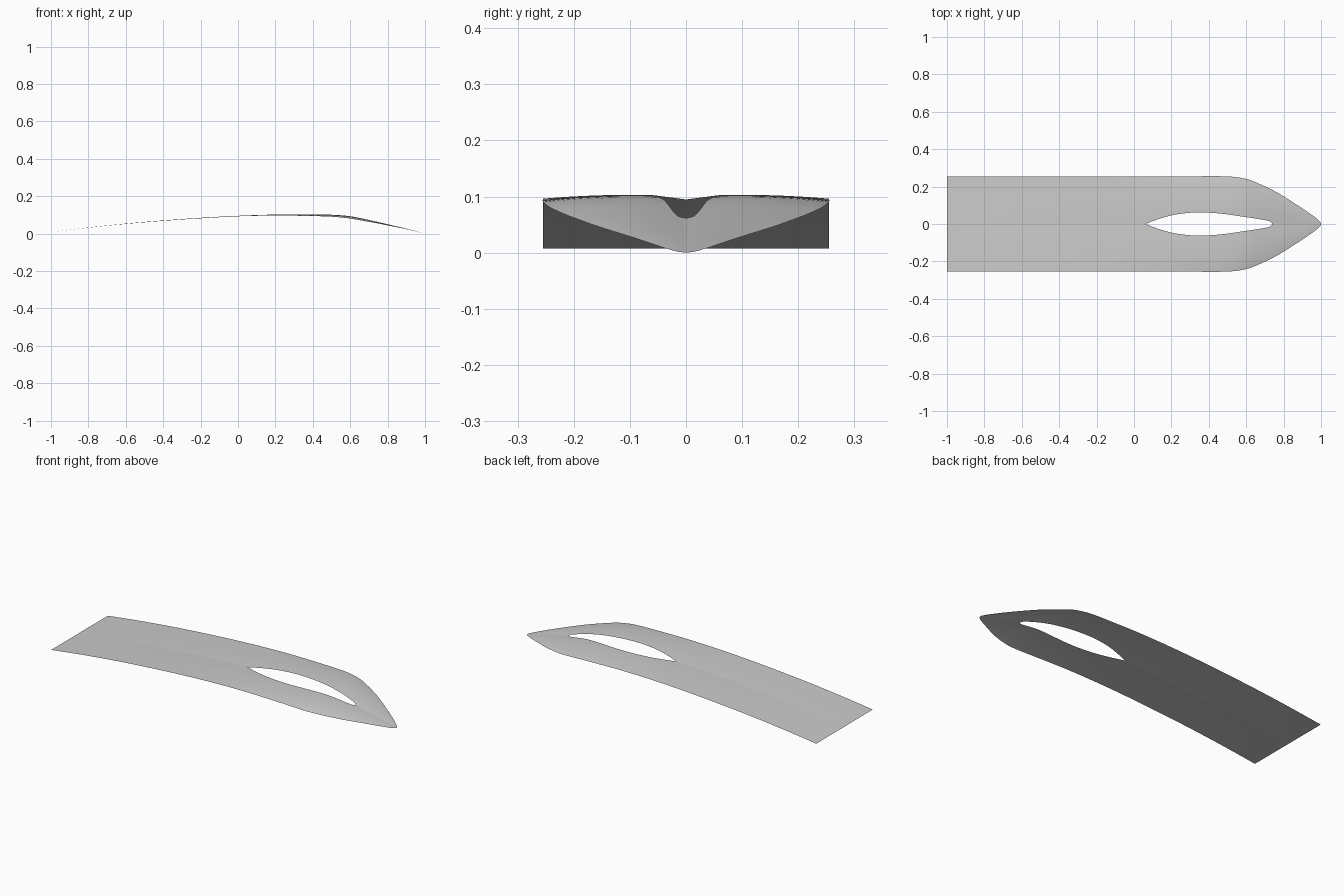
import bpy
import bmesh

cube = bpy.data.objects.get("Cube")
if cube:
    bpy.data.objects.remove(cube, do_unlink=True)


def curve(points):
    """Smooth function through a few (x, value) points."""
    def slope(i):
        a, b = points[max(i - 1, 0)], points[min(i + 1, len(points) - 1)]
        return (b[1] - a[1]) / (b[0] - a[0])

    def value(x):
        if x <= points[0][0]:
            return points[0][1]
        for i in range(len(points) - 1):
            (x0, v0), (x1, v1) = points[i], points[i + 1]
            if x <= x1:
                h = x1 - x0
                t = (x - x0) / h
                return (v0 * (1 + 2 * t) * (1 - t) ** 2 + slope(i) * h * t * (1 - t) ** 2
                        + v1 * t * t * (3 - 2 * t) - slope(i + 1) * h * t * t * (1 - t))
        return points[-1][1]
    return value


# Plan outline, slot outline and long arch
outer = curve([(-1, .255), (.3, .255), (.48, .255), (.55, .25), (.62, .235), (.755, .174),
               (.89, .09), (.96, .042), (.985, .022), (.996, .01), (1, 0)])
slot = curve([(.06, 0), (.14, .029), (.22, .05), (.335, .062), (.46, .056),
              (.59, .038), (.7, .021), (.73, .012), (.74, 0)])
arch = curve([(-1, .007), (-.8, .032), (-.6, .053), (-.4, .07), (-.2, .084), (0, .095),
              (.2, .102), (.35, .1035), (.5, .101), (.6, .093), (.7, .073),
              (.8, .05), (.9, .026), (1, 0)])
# Drop of the outer rim below the arch
droop = curve([(-1, 0), (-.2, .001), (.1, .004), (.35, .009), (.5, .011),
               (.62, .013), (.755, .008), (.89, .003), (1, 0)])
valley = curve([(-1, 0), (-.4, .002), (.1, .003), (.7, .003), (1, 0)])


def height(x, y):
    v = y / max(outer(x), .001)
    return arch(x) - droop(x) * v ** 3.5 - valley(x) * max(0, 1 - v / .5) ** 2


# Half of the curved sheet, mirrored across its long axis
stations = [-1 + i * .02 for i in range(101)]
stations += [.065, .07, .725, .73, .735, .738, .985, .99, .994, .997, .999]
stations = sorted(set(round(x, 4) for x in stations))
COLS = 20
bm = bmesh.new()
rows = []
for x in stations:
    inner, rim = max(slot(x), 0), max(outer(x), 0)
    row = []
    for j in range(COLS + 1):
        y = inner + (rim - inner) * j / COLS
        row.append(bm.verts.new((x, y, height(x, y))))
    rows.append(row)
for a, b in zip(rows, rows[1:]):
    for j in range(COLS):
        bm.faces.new((a[j], b[j], b[j + 1], a[j + 1]))
bmesh.ops.remove_doubles(bm, verts=bm.verts, dist=.00005)
for face in bm.faces:
    face.smooth = True
mesh = bpy.data.meshes.new("curved_blade")
bm.to_mesh(mesh)
bm.free()
blade = bpy.data.objects.new("curved_blade", mesh)
bpy.context.collection.objects.link(blade)
mirror = blade.modifiers.new("Mirror", 'MIRROR')
mirror.use_axis = (False, True, False)
mirror.merge_threshold = .0001

# Plain grey finish
grey = bpy.data.materials.new("light_grey")
grey.use_nodes = True
color = (.6, .6, .6, 1)
grey.diffuse_color = color
grey.node_tree.nodes["Principled BSDF"].inputs["Base Color"].default_value = color
mesh.materials.append(grey)
